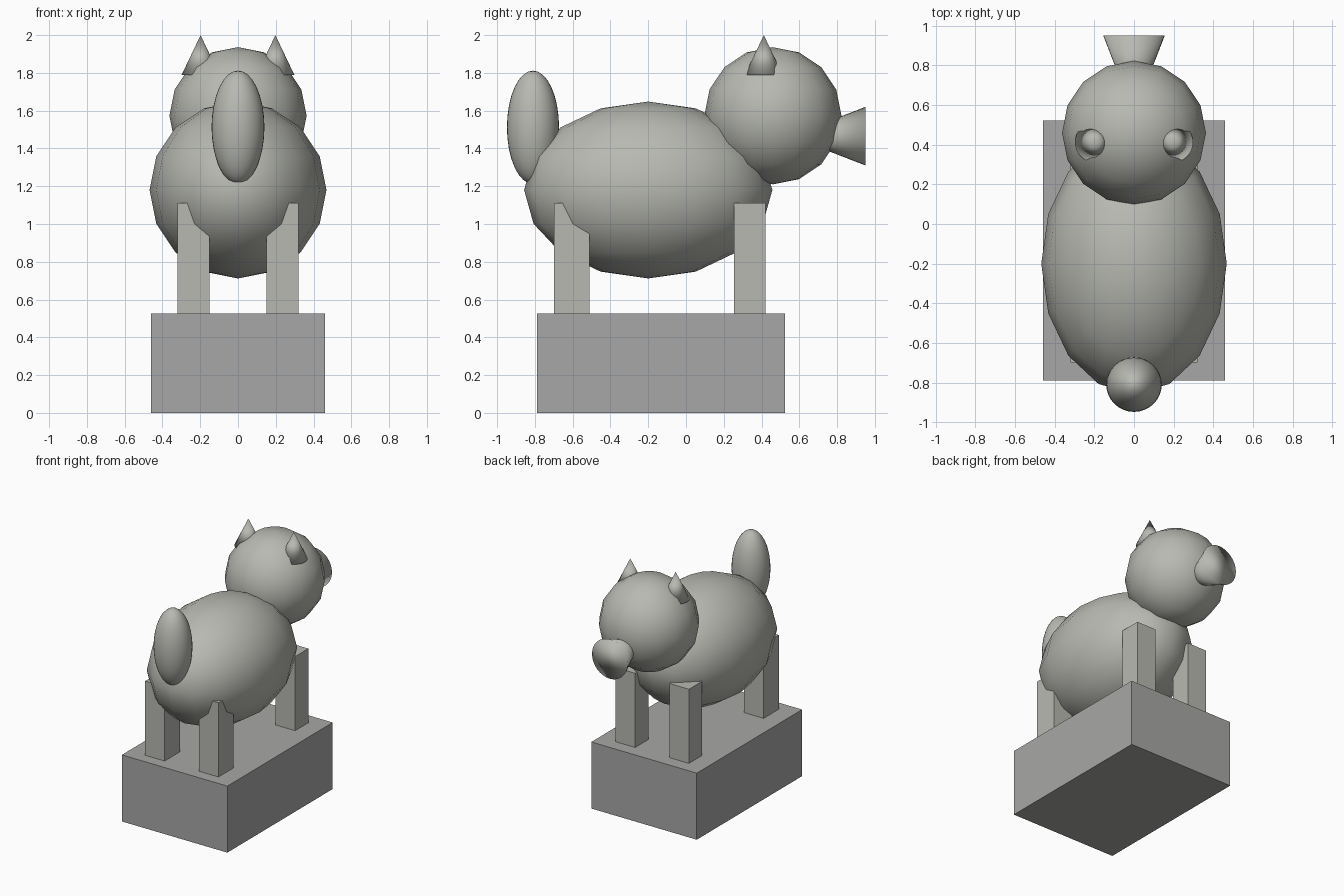
import bpy
import math

if "Cube" in bpy.data.objects:
    bpy.data.objects.remove(bpy.data.objects["Cube"])


def material(name, colour):
    mat = bpy.data.materials.new(name)
    mat.diffuse_color = (*colour, 1)
    mat.use_nodes = True
    mat.node_tree.nodes["Principled BSDF"].inputs["Base Color"].default_value = mat.diffuse_color
    return mat


STONE = material("plinth_grey", (0.39, 0.39, 0.385))
FUR = material("animal_grey", (0.475, 0.485, 0.44))


def finish(name, mat, smooth=False):
    ob = bpy.context.object
    ob.name = name
    ob.data.materials.append(mat)
    if smooth:
        bpy.ops.object.shade_smooth()
    return ob


def box(name, lo, hi, mat):
    bpy.ops.mesh.primitive_cube_add(size=1, location=[(a + b) / 2 for a, b in zip(lo, hi)])
    finish(name, mat).scale = [b - a for a, b in zip(lo, hi)]


def ball(name, centre, radii, segments=16, rings=8):
    bpy.ops.mesh.primitive_uv_sphere_add(segments=segments, ring_count=rings, radius=1, location=centre)
    finish(name, FUR, True).scale = radii


def cone(name, centre, radius, depth, tilt=0):
    bpy.ops.mesh.primitive_cone_add(vertices=32, radius1=radius, radius2=0, depth=depth,
                                    location=centre, rotation=(math.radians(tilt), 0, 0))
    finish(name, FUR, True)


# Plinth
box("base", (-0.46, -0.79, 0), (0.46, 0.523, 0.525), STONE)

# Low-poly body and head, smoother upright tail
ball("body", (0, -0.2, 1.18), (0.468, 0.657, 0.468))
ball("head", (0, 0.46, 1.573), (0.363, 0.363, 0.363))
ball("tail", (0, -0.81, 1.512), (0.14, 0.138, 0.3), 32, 16)

# Snout: cone flaring outwards, apex buried in the head
cone("snout", (0, 0.75, 1.465), 0.155, 0.40, 90)

# Paired legs and ears
for side, s in (("right", 1), ("left", -1)):
    x0, x1 = sorted((0.15 * s, 0.32 * s))
    for place, y0, y1 in (("tail_end", -0.70, -0.51), ("head_end", 0.255, 0.42)):
        box(f"{place}_leg_{side}", (x0, y0, 0.525), (x1, y1, 1.11), FUR)
    cone(f"ear_{side}", (0.198 * s, 0.412, 1.895), 0.10, 0.21)
